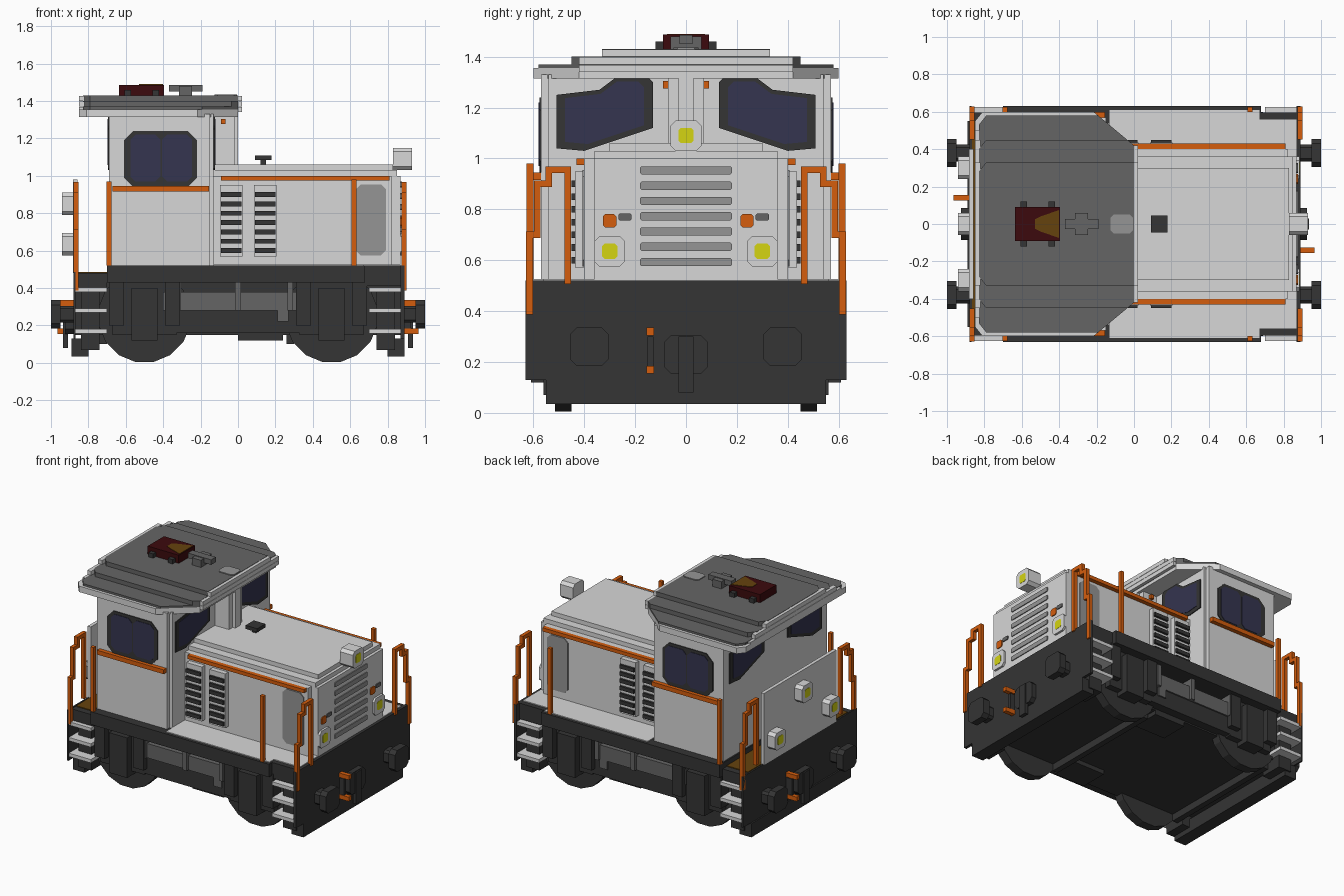
import bpy, bmesh, math

cube = bpy.data.objects.get("Cube")
if cube:
    bpy.data.objects.remove(cube, do_unlink=True)


def material(name, red, green, blue):
    color = (red, green, blue, 1)
    made = bpy.data.materials.new(name)
    made.use_nodes = True
    made.diffuse_color = color
    made.node_tree.nodes["Principled BSDF"].inputs["Base Color"].default_value = color
    return made


LIGHT = material("light_grey", .68, .68, .68)
DARK = material("charcoal", .035, .035, .035)
ORANGE = material("orange", .66, .11, .004)
GLASS = material("window_blue", .035, .035, .08)
YELLOW = material("lamp_yellow", .66, .66, .006)
ROOF = material("roof_grey", .13, .13, .13)
PANEL = material("panel_grey", .3, .3, .3)
RED = material("dark_red", .045, .003, .004)
BROWN = material("brown", .13, .055, .004)

# Main dimensions: half widths, half length and heights
EDGE, CAB_SIDE, FRAME, HOOD_SIDE, END = .63, .57, .5, .4, .88
DECK, CAB_TOP, ROOF_TOP, HOOD_TOP = .52, 1.33, 1.43, 1.06
CAB_REAR, CAB_FRONT, HOOD_NOSE = -.69, -.13, .87
THIN, TUBE = .006, .026


def prism(name, outline, axis, lo, hi, mat, mirror=""):
    """Extrude a flat outline along an axis, optionally mirrored across the centre."""
    bm = bmesh.new()

    def place(a, b, h):
        return {"x": (h, a, b), "y": (a, h, b), "z": (a, b, h)}[axis]

    low = [bm.verts.new(place(a, b, lo)) for a, b in outline]
    high = [bm.verts.new(place(a, b, hi)) for a, b in outline]
    bm.faces.new(low)
    bm.faces.new(high)
    for i in range(len(low)):
        bm.faces.new((low[i - 1], low[i], high[i], high[i - 1]))
    for k, letter in enumerate("xy"):
        if letter in mirror:
            copy = bmesh.ops.duplicate(bm, geom=bm.verts[:] + bm.edges[:] + bm.faces[:])
            for item in copy["geom"]:
                if isinstance(item, bmesh.types.BMVert):
                    item.co[k] *= -1
    bmesh.ops.recalc_face_normals(bm, faces=bm.faces)
    mesh = bpy.data.meshes.new(name)
    bm.to_mesh(mesh)
    bm.free()
    mesh.materials.append(mat)
    bpy.context.collection.objects.link(bpy.data.objects.new(name, mesh))


def box(name, x, y, z, mat, mirror=""):
    """Box from three (low, high) ranges."""
    corners = [(x[0], y[0]), (x[1], y[0]), (x[1], y[1]), (x[0], y[1])]
    prism(name, corners, "z", *z, mat, mirror)


def around(center, half):
    return center - half, center + half


def across(name, x, half, z, mat, mirror=""):
    """Box spanning the full width, centred on the model."""
    box(name, x, (-half, half), z, mat, mirror)


def sides(name, x, y, depth, z, mat, mirror="y"):
    """Matching boxes that stand out from both sides."""
    box(name, x, (y, y + depth), z, mat, mirror)


def plate(name, a, b, half_a, half_b, axis, lo, hi, mat, mirror=""):
    """Extruded rectangle with its corners cut off."""
    cut = min(half_a, half_b) / 3
    quarter = [(half_a, half_b - cut), (half_a - cut, half_b)]
    right = [(u, -v) for u, v in reversed(quarter)] + quarter
    outline = [(a + u, b + v) for u, v in right + [(-u, -v) for u, v in right]]
    prism(name, outline, axis, lo, hi, mat, mirror)


# Chassis, deck and end beams (the rear platform sits lower)
across("deck_band", (-.7, .68), EDGE, (.43, DECK), DARK)
across("front_deck_end", (.68, END), .595, (.41, DECK), DARK)
across("rear_deck_end", (-END, -.7), .595, (.4, .48), DARK)
across("main_frame", (-HOOD_NOSE, HOOD_NOSE), FRAME, (.15, .45), DARK)
across("frame_skirt", (-.38, .38), FRAME + .06, (.16, .28), DARK)
across("front_beam", (HOOD_NOSE, END + .01), EDGE, (.13, DECK), DARK)
across("rear_beam", (-END, -HOOD_NOSE), EDGE, (.13, .485), DARK)
across("end_guard", (.8, END + .01), .55, (.035, .13), DARK, "x")
sides("guard_bracket", (.74, .84), .4, .16, (.07, .4), DARK, "xy")
across("walkway", (CAB_FRONT, .67), EDGE - .02, (DECK, DECK + THIN), LIGHT)
across("walkway_end", (.67, HOOD_NOSE), CAB_SIDE - .01, (DECK, DECK + THIN), LIGHT)
across("rear_platform", (-.865, CAB_REAR), .55, (.48, .48 + THIN), BROWN)

# Side tank with ribs
sides("side_tank", (-.4, .38), FRAME, .07, (.28, .38), ROOF)
for x in (-.32, 0, .28):
    sides("tank_rib", around(x, .015), FRAME, .09, (.28, .44), ROOF)
sides("tank_drain", around(.24, .03), FRAME, .07, (.22, .3), ROOF)
sides("brake_gear", (0, .24), .3, .2, (.12, .16), DARK)

# Wheels, axles, axle boxes and hangers
RADIUS, SPOKES = .25, 16
for x in (-.5, .5):
    angles = [math.tau * (i + .5) / SPOKES for i in range(SPOKES)]
    ring = [(x + RADIUS * math.cos(t), RADIUS + RADIUS * math.sin(t)) for t in angles]
    prism("wheel", ring, "y", .45, .515, DARK, "y")
    plate("axle", x, RADIUS, .06, .06, "y", -FRAME, FRAME, DARK)
    sides("axle_box", around(x, .07), FRAME, .11, (.12, .4), DARK)
    sides("axle_guard", around(x, .17), FRAME, .06, (.15, .44), DARK)
    for shift in (-.15, .15):
        sides("spring_hanger", around(x + shift, .04), FRAME, .1, (.2, .44), DARK)
    across("brake_beam", around(x - .22, .02), .45, (.1, .16), DARK)

# Corner steps
for i in range(3):
    sides("corner_step", (.7, HOOD_NOSE), FRAME, .125, around(.17 + i * .11, .012), LIGHT, "xy")

# Buffers, couplers and brake hoses
plate("buffer_shank", .38, .26, .045, .045, "x", HOOD_NOSE, .96, DARK, "xy")
plate("buffer_head", .38, .26, .075, .075, "x", .95, 1, DARK, "xy")
plate("coupler", 0, .23, .085, .075, "x", HOOD_NOSE, .925, DARK, "x")
across("coupler_hook", (.91, .935), .03, (.08, .3), DARK, "x")
for s in (-1, 1):
    box("brake_hose", around(s * .9, .025), around(s * -.14, .012), (.18, .3), DARK)
    for z in (.17, .32):
        box("hose_valve", around(s * .92, .045), around(s * -.14, .015), around(z, .015), ORANGE)

# Engine hood, stepped towards the top
across("hood_body", (CAB_FRONT, .82), HOOD_SIDE, (DECK, 1), LIGHT)
across("hood_nose", (.8, HOOD_NOSE), HOOD_SIDE - .04, (DECK, 1), LIGHT)
across("hood_shoulder", (CAB_FRONT, .85), HOOD_SIDE - .04, (1, HOOD_TOP - .03), LIGHT)
across("hood_crown", (CAB_FRONT, .83), .3, (HOOD_TOP - .03, HOOD_TOP), LIGHT)
sides("hood_stripe", (-.09, .81), HOOD_SIDE, .03, (.975, 1), ORANGE)
plate("hood_side_panel", .71, .765, .08, .19, "y", HOOD_SIDE, HOOD_SIDE + THIN, PANEL, "y")
for x in (-.035, .145):
    sides("vent_box", around(x, .06), HOOD_SIDE, .035, (CAB_SIDE, .95), LIGHT)
    for i in range(7):
        sides("vent_slat", around(x, .055), HOOD_SIDE, .05, around(.6 + i * .05, .013), DARK)
for i in range(7):
    plate("grille_slot", 0, .593 + i * .06, .18, .016, "x", HOOD_NOSE, HOOD_NOSE + THIN, PANEL)
for y in (-.3, .24):
    plate("marker_lamp", y, .755, TUBE, TUBE, "x", HOOD_NOSE, HOOD_NOSE + THIN, ORANGE)
    plate("marker_plate", y + .06, .77, TUBE, .013, "x", HOOD_NOSE, HOOD_NOSE + THIN, ROOF)
across("exhaust_pipe", around(.135, .015), .015, (HOOD_TOP, 1.09), DARK)
across("exhaust_cap", around(.135, .045), .045, (1.085, 1.11), DARK)


# Headlights and rear lamp board
def headlight(y, z, back, front):
    lens = front + math.copysign(THIN / 4, front)
    plate("headlight_housing", y, z, .06, .06, "x", back, front, LIGHT)
    plate("headlight_lens", y, z, .03, .03, "x", front, lens, YELLOW)


headlight(0, 1.09, .83, .93)
headlight(0, .85, -HOOD_NOSE, -.94)
for y in (-.3, .3):
    headlight(y, .635, .86, .885)
    headlight(y, .635, -HOOD_NOSE, -.94)
across("rear_board", around(-HOOD_NOSE, .012), HOOD_SIDE, (.48, .98), LIGHT)

# Cab
across("cab_body", (CAB_REAR, CAB_FRONT - .02), CAB_SIDE, (DECK, CAB_TOP), LIGHT)
across("cab_front_wall", (CAB_FRONT - .03, CAB_FRONT), CAB_SIDE - .03, (DECK, CAB_TOP), LIGHT)
across("cab_center_pillar", (CAB_FRONT, -.02), .07, (1, CAB_TOP), LIGHT)
across("cab_pillar_rib", (-.03, 0), .03, (1, CAB_TOP), LIGHT)
sides("pillar_marker", around(-.08, .012), .07, .02, around(1.29, .014), ORANGE)
sides("cab_stripe", (-.67, -.155), CAB_SIDE, .03, around(.93, .015), ORANGE)

# Side windows with two panes
PANE = CAB_SIDE + THIN
plate("side_window_frame", -.415, 1.09, .195, .15, "y", CAB_SIDE, PANE, DARK, "y")
for x in (-.495, -.325):
    plate("side_window_pane", x, 1.095, .08, .125, "y", PANE, PANE + THIN / 2, GLASS, "y")

# End windows, front and rear
MID_Y, MID_Z = .32, 1.18
outline = [(.19, .07), (.19, -.14), (.08, -.15), (-.19, -.06),
           (-.19, .12), (-.16, .15), (-.06, .15), (.02, .09)]
for wall, s in ((CAB_FRONT, THIN), (CAB_REAR, -THIN)):
    for name, scale, layer, mat in (("frame", 1, 0, DARK), ("pane", .82, 1, GLASS)):
        shape = [(MID_Y + a * scale, MID_Z + b * scale) for a, b in outline]
        start = wall + s * layer
        prism("end_window_" + name, shape, "x", start, start + s / (1 + layer), mat, "y")


# Roof, stepped slabs with cut corners and light end rims
def roof_slab(name, rear, half, z, mat):
    nose = min(half, .42)
    cut = (half - nose) * 1.2
    edge = [(0, nose), (-cut, half), (rear + .04, half), (rear, half - .05)]
    prism(name, edge + [(x, -y) for x, y in reversed(edge)], "z", *z, mat)


roof_slab("roof_lip", -.85, .6, (CAB_TOP - .015, CAB_TOP + TUBE), LIGHT)
for i, half in enumerate((.58, .45, .33)):
    top = ROOF_TOP - .03 * (2 - i)
    roof_slab("roof_step", -.83, half, (top - .035, top), ROOF)
    rim = min(half, .5)
    across("roof_rear_rim", (-.85, -.82), rim, (top - .03, top - THIN / 3), LIGHT)
    across("roof_front_rim", (-THIN, .022), min(rim, .42), (top - .03, top - THIN / 3), LIGHT)

# Roof fittings
across("beacon_case", (-.635, -.395), .09, (ROOF_TOP, 1.487), RED)
lens = [(-.53, .025), (-.5, .04), (-HOOD_SIDE, .075)]
prism("beacon_lens", lens + [(x, -y) for x, y in reversed(lens)], "z", 1.487, 1.49, BROWN)
for x in (-.59, -.44):
    sides("beacon_foot", around(x, .018), .085, .035, (ROOF_TOP, ROOF_TOP + .03), DARK)
across("horn_bar", around(-.28, .09), TUBE, (1.45, 1.485), ROOF)
across("horn_cross", around(-.28, .035), .06, (ROOF_TOP, 1.48), ROOF)
plate("roof_lamp", -.065, 0, .06, .05, "z", ROOF_TOP, ROOF_TOP + THIN, PANEL)

# Handrails: stepped arches at the corners, posts along the sides
path = [(.615, .4), (.585, .7), (.54, .9), (.465, .955), (.465, DECK)]
for x in (END + .007, -END + .013):
    for (y, z), (next_y, next_z) in zip(path, path[1:]):
        for rail_y, rail_z in (((y, y), sorted((z, next_z))), ((next_y, y), (next_z, next_z))):
            span_y = rail_y[0] - TUBE / 2, rail_y[1] + TUBE / 2
            span_z = rail_z[0] - TUBE / 2, rail_z[1] + TUBE / 2
            box("corner_handrail", around(x, TUBE / 2), span_y, span_z, ORANGE, "y")
sides("cab_handrail", around(CAB_REAR, TUBE / 2), .6, TUBE, (DECK, .97), ORANGE)
sides("deck_handrail", around(.62, TUBE / 2), .6, TUBE, (DECK, .98), ORANGE)
